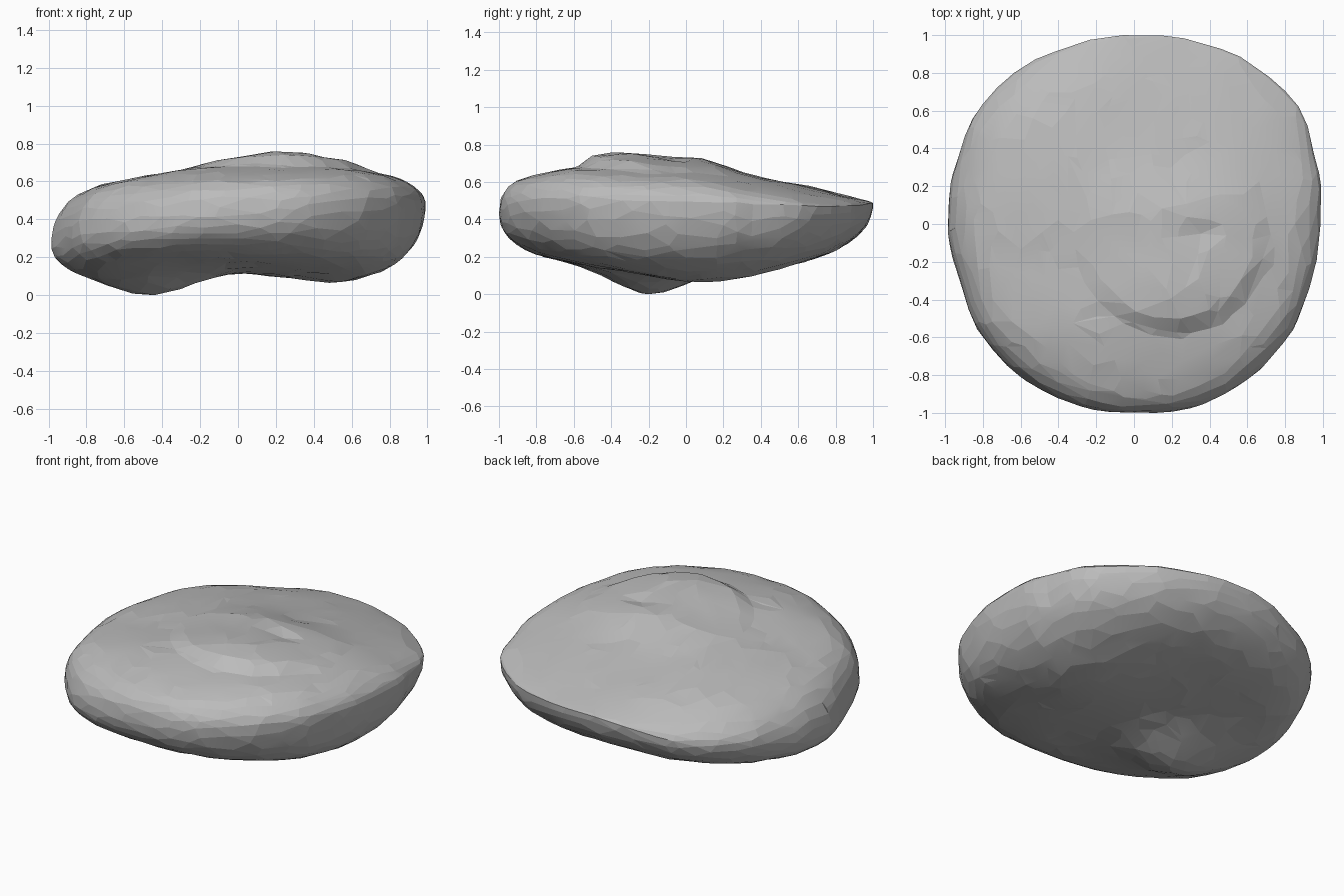
import bpy, bmesh, math
from mathutils import Vector, noise

cube = bpy.data.objects.get("Cube")
if cube:
    bpy.data.objects.remove(cube, do_unlink=True)

# Plan outline: radius every 18 degrees, starting at +x
OUTLINE = [.985, 1.02, 1.07, 1.05, 1.02, 1.0, 1.0, 1.02, 1.02, .995,
           .985, .97, 1.0, 1.01, 1.005, 1.0, 1.02, 1.02, 1.01, .985]
# Height of the widest edge every 45 degrees, starting at +x
RIM = [.48, .46, .48, .37, .26, .34, .43, .49]


def around(values, angle):
    """Smooth periodic lookup."""
    t = angle / math.tau * len(values) % len(values)
    i = int(t)
    a, b = values[i], values[(i + 1) % len(values)]
    return a + (b - a) * step(0, 1, t - i)


def bump(x, y, cx, cy, rx, ry):
    return math.exp(-((x - cx) / rx) ** 2 - ((y - cy) / ry) ** 2)


def step(lo, hi, v):
    t = min(max((v - lo) / (hi - lo), 0), 1)
    return t * t * (3 - 2 * t)


def slope(v):
    """Rounded ramp: zero below, rising above."""
    return (v + math.sqrt(v * v + .02)) / 2


def crown(x, y):
    """Height of the upper face, with a raised crescent ledge."""
    z = .682 - .19 * slope(y - .08) - .17 * slope(-x - .15) - .14 * slope(x - .5)
    z += .05 * bump(x, y, -.6, .6, .4, .4) - .05 * step(-.5, -.95, y)
    d = math.hypot(x - .2, y + .06)
    ledge = 1 - step(.43, .55, d)
    z += .07 * ledge * bump(x, y, .26, -.33, .42, .36)
    z += .035 * bump(x, y, .2, .1, .35, .18)
    return z - .02 * bump(x, y, .33, -.05, .13, .06)


def floor(x, y):
    """Height of the underside, with two resting lumps."""
    z = .125 + .11 * y * y - .03 * slope(-x - .4)
    z -= .13 * bump(x, y, -.47, -.2, .32, .27)
    return z - .065 * bump(x, y, .48, .1, .36, .45)


def shape(d):
    angle = math.atan2(d.y, d.x)
    s = min(math.hypot(d.x, d.y), 1)
    r = around(OUTLINE, angle) * s
    x, y = r * math.cos(angle), r * math.sin(angle)
    rim = around(RIM, angle)
    if d.z >= 0:
        face, power = crown(x, y), 10 - 3 * y
    else:
        face, power = floor(x, y), 8.5 - 2 * y - 1.5 * x
    z = rim + (face - rim) * math.sqrt(max(1 - s ** power, 0))
    p = Vector((x, y, z))
    # Weathering: broad undulation plus fine chips
    rough = .006 * noise.noise(p * 4) + .007 * noise.noise(p * 10)
    return p + Vector((d.x * .4, d.y * .4, d.z)) * rough


# Stone body
bm = bmesh.new()
bmesh.ops.create_icosphere(bm, subdivisions=6, radius=1)
for v in bm.verts:
    v.co = shape(v.co.normalized())
mesh = bpy.data.meshes.new("stone")
bm.to_mesh(mesh)
bm.free()
stone = bpy.data.objects.new("stone", mesh)
bpy.context.collection.objects.link(stone)

# Irregular chipped facets
chips = stone.modifiers.new("chipped_facets", 'DECIMATE')
chips.ratio = .08
bpy.context.view_layer.objects.active = stone
stone.select_set(True)
bpy.ops.object.modifier_apply(modifier=chips.name)

# Seat the stone on the ground
lowest = min(v.co.z for v in stone.data.vertices)
for v in stone.data.vertices:
    v.co.z -= lowest
bpy.ops.object.shade_smooth_by_angle(angle=math.radians(6))

grey = bpy.data.materials.new("stone_grey")
grey.use_nodes = True
colour = (.5, .5, .5, 1)
grey.diffuse_color = colour
grey.node_tree.nodes["Principled BSDF"].inputs["Base Color"].default_value = colour
stone.data.materials.append(grey)
